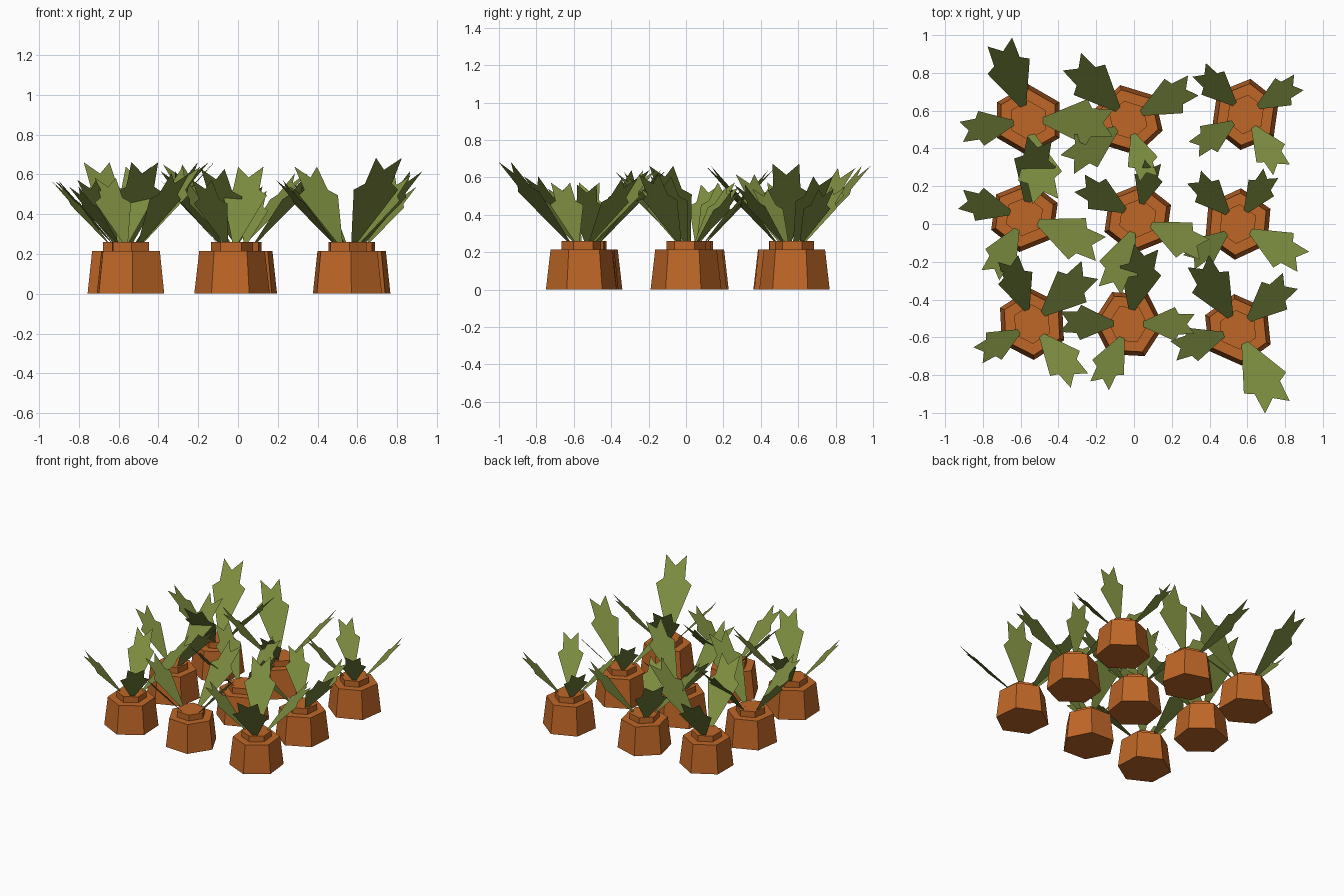
import bpy
import bmesh
from math import radians
from mathutils import Matrix, Vector

cube = bpy.data.objects.get("Cube")
if cube:
    bpy.data.objects.remove(cube, do_unlink=True)


def make_material(name, colour):
    material = bpy.data.materials.new(name)
    material.use_nodes = True
    material.diffuse_color = colour
    material.node_tree.nodes["Principled BSDF"].inputs["Base Color"].default_value = colour
    return material


def add_object(name, bm, material):
    mesh = bpy.data.meshes.new(name)
    bm.to_mesh(mesh)
    bm.free()
    mesh.materials.append(material)
    part = bpy.data.objects.new(name, mesh)
    bpy.context.collection.objects.link(part)
    return part


orange = make_material("carrot orange", (0.52, 0.135, 0.02, 1))
green = make_material("leaf green", (0.2, 0.26, 0.05, 1))

NECK_BOTTOM = 0.215
NECK_TOP = 0.26
LEAF_BASE = Vector((0.07, 0, 0.25))
LEAF_LEAN = radians(48)

# Right half of the four-pointed leaf outline: across, along
HALF_LEAF = [(0.025, 0), (0.215, 0.63), (0.13, 0.7), (0.125, 1)]
LEAF_NOTCH = (0, 0.86)


def hex_prism(name, bottom_radius, top_radius, bottom, top, place):
    """Six-sided tapered block standing on the plant's axis."""
    bm = bmesh.new()
    bmesh.ops.create_cone(bm, cap_ends=True, segments=6, radius1=bottom_radius,
                          radius2=top_radius, depth=top - bottom,
                          matrix=Matrix.Translation((0, 0, (top + bottom) / 2)))
    # Put a corner on the x axis before turning the plant
    first = min(bm.verts, key=lambda v: abs(v.co.y) - v.co.x)
    turn = Vector((1, 0)).angle_signed(first.co.xy)
    bmesh.ops.transform(bm, matrix=place @ Matrix.Rotation(turn, 4, "Z"), verts=bm.verts)
    add_object(name, bm, orange)


def leaf(name, angle, reach, centre):
    """Flat leaf leaning outwards; reach is the horizontal distance of its tips."""
    along = LEAF_LEAN
    length = (reach - LEAF_BASE.x) / Matrix.Rotation(along, 2)[0][0]
    outline = HALF_LEAF + [LEAF_NOTCH] + [(-u, v) for u, v in reversed(HALF_LEAF)]
    place = (centre @ Matrix.Rotation(radians(angle), 4, "Z")
             @ Matrix.Translation(LEAF_BASE) @ Matrix.Rotation(-along, 4, "Y"))
    bm = bmesh.new()
    verts = [bm.verts.new(place @ Vector((v * length, -u * length, 0))) for u, v in outline]
    bm.faces.new(verts)
    bm.normal_update()
    if bm.faces[:][0].normal.z < 0:
        bmesh.ops.reverse_faces(bm, faces=bm.faces[:])
    add_object(name, bm, green)


# Each plant: x, y, body turn, then angle and reach of its leaves
plants = {
    "back_left_side": (-.56, .55, 30, [(110, .44), (190, .36), (-2, .45), (-78, .44)]),
    "back_middle": (-.03, .55, 43, [(134, .43), (28, .39), (216, .4), (-71, .33)]),
    "back_right_side": (.59, .58, 22, [(136, .34), (31, .33), (214, .33), (-57, .35)]),
    "middle_left_side": (-.58, .04, 22, [(165, .35), (79, .42), (-23, .44), (240, .36)]),
    "centre": (.02, .03, 22, [(149, .36), (75, .31), (-25, .39), (249, .41)]),
    "middle_right_side": (.55, 0, 25, [(133, .34), (57, .32), (-30, .4), (218, .33)]),
    "front_left_side": (-.54, -.53, 33, [(110, .37), (43, .42), (-50, .39), (210, .33)]),
    "front_middle": (-.03, -.53, -3, [(178, .36), (77, .42), (0, .35), (245, .36)]),
    "front_right_side": (.55, -.56, 36, [(120, .42), (43, .38), (-63, .46), (198, .36)]),
}
# Left and right in names follow the model's own sides
swap = {"left": "right", "right": "left"}

for key, (x, y, turn, leaves) in plants.items():
    spot = "_".join(swap.get(word, word) for word in key.split("_"))
    centre = Matrix.Translation((x, y, 0))
    place = centre @ Matrix.Rotation(radians(turn), 4, "Z")
    hex_prism(spot + "_carrot_body", 0.19, 0.165, 0, NECK_BOTTOM, place)
    hex_prism(spot + "_carrot_neck", 0.105, 0.105, NECK_BOTTOM, NECK_TOP, place)
    for number, (angle, reach) in enumerate(leaves):
        leaf(f"{spot}_leaf_{number + 1}", angle, reach, centre)
